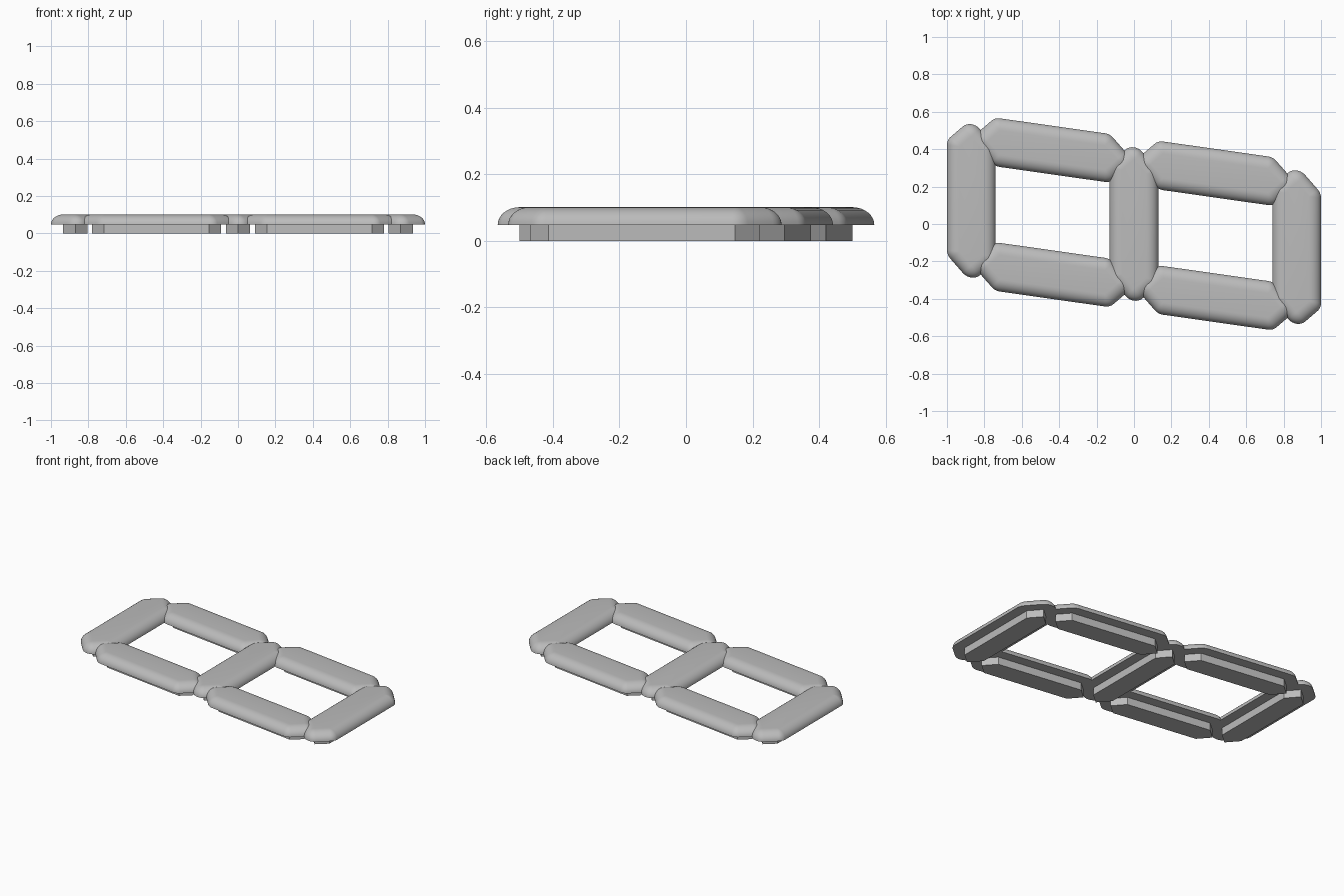
import bpy, bmesh
from math import sin, cos, pi, radians
from mathutils import Matrix, Vector

cube = bpy.data.objects.get("Cube")
if cube:
    bpy.data.objects.remove(cube, do_unlink=True)

GREY = (0.5, 0.5, 0.5, 1)
mat = bpy.data.materials.new("plain grey")
mat.use_nodes = True
mat.diffuse_color = GREY
mat.node_tree.nodes["Principled BSDF"].inputs["Base Color"].default_value = GREY

TIP, SHOULDER, HALF = 0.345, 0.28, 0.065   # core hexagon of one bar
ROUND, LEDGE, TOP = 0.065, 0.048, 0.101    # rounded rim and heights
SLANT = -0.142                             # sideways lean of the digit
STEPS = 8

# Hexagon corners, each with the span of directions its rim covers
CORNERS = [(TIP, 0, -45, 45), (SHOULDER, HALF, 45, 90), (-SHOULDER, HALF, 90, 135),
           (-TIP, 0, 135, 225), (-SHOULDER, -HALF, 225, 270), (SHOULDER, -HALF, 270, 315)]


def outline(offset):
    """Core hexagon grown outward with round corners."""
    points = []
    for x, y, a, b in CORNERS:
        for i in range(STEPS + 1):
            t = radians(a + (b - a) * i / STEPS)
            points.append((x + offset * cos(t), y + offset * sin(t)))
    return points


def loft(name, rings, upright, x, y, smooth):
    """Skin stacked rings, cap both ends, then place and slant the bar."""
    bm = bmesh.new()
    loops = [[bm.verts.new((px, py, z)) for px, py in pts] for pts, z in rings]
    n = len(loops[0])
    for low, high in zip(loops, loops[1:]):
        for i in range(n):
            j = (i + 1) % n
            bm.faces.new((low[i], low[j], high[j], high[i]))
    bm.faces.new(loops[0][::-1])
    bm.faces.new(loops[-1])
    bmesh.ops.remove_doubles(bm, verts=bm.verts, dist=0.0001)
    if upright:
        bm.transform(Matrix.Rotation(pi / 2, 4, 'Z'))
    bm.transform(Matrix.Translation(Vector((x, y, 0))))
    for v in bm.verts:
        v.co.y += SLANT * v.co.x
    bmesh.ops.recalc_face_normals(bm, faces=bm.faces)
    mesh = bpy.data.meshes.new(name)
    bm.to_mesh(mesh)
    bm.free()
    mesh.materials.append(mat)
    obj = bpy.data.objects.new(name, mesh)
    bpy.context.collection.objects.link(obj)
    if smooth:
        bpy.ops.object.select_all(action='DESELECT')
        obj.select_set(True)
        bpy.context.view_layer.objects.active = obj
        bpy.ops.object.shade_smooth_by_angle(angle=radians(35))


def bar(name, x, y, upright):
    # Domed cap with a flat underside
    dome = []
    for k in range(STEPS + 1):
        t = pi / 2 * k / STEPS
        dome.append((outline(ROUND * cos(t)), LEDGE + (TOP - LEDGE) * sin(t)))
    loft(name + "_cap", dome, upright, x, y, True)
    # Narrow foot underneath
    core = [(cx, cy) for cx, cy, a, b in CORNERS]
    loft(name + "_foot", [(core, 0), (core, LEDGE + 0.01)], upright, x, y, False)


# Three cross bars and four long bars
for name, x in (("right_end", -0.87), ("middle", 0), ("left_end", 0.87)):
    bar(name + "_bar", x, 0, True)
for side, x in (("right", -0.436), ("left", 0.436)):
    for end, y in (("front", -0.333), ("back", 0.333)):
        bar(f"{side}_{end}_bar", x, y, False)
